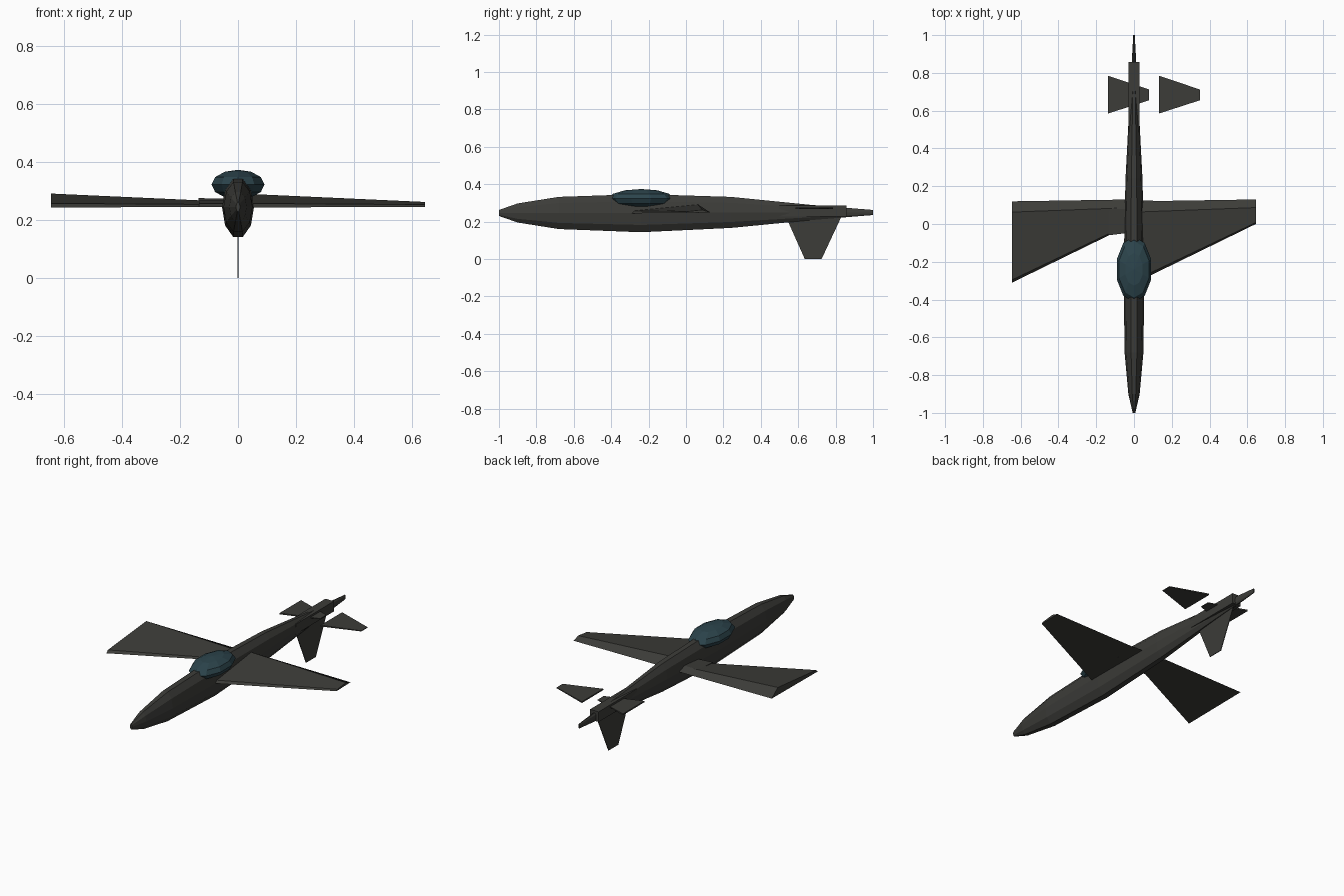
import bpy, bmesh, math

if "Cube" in bpy.data.objects:
    bpy.data.objects.remove(bpy.data.objects["Cube"])


def material(name, color):
    m = bpy.data.materials.new(name)
    m.diffuse_color = color
    m.use_nodes = True
    m.node_tree.nodes["Principled BSDF"].inputs["Base Color"].default_value = m.diffuse_color
    return m


GREY = material("dark_grey", (0.045, 0.045, 0.04, 1))
TEAL = material("dark_teal", (0.025, 0.058, 0.072, 1))


def loft(name, rings, mat=GREY):
    """Skin a list of equal-length closed rings and cap both ends."""
    bm = bmesh.new()
    vs = [[bm.verts.new(p) for p in r] for r in rings]
    n = len(rings[0])
    for a, b in zip(vs, vs[1:]):
        for i in range(n):
            j = (i + 1) % n
            bm.faces.new((a[i], a[j], b[j], b[i]))
    bm.faces.new(vs[0])
    bm.faces.new(vs[-1])
    bmesh.ops.recalc_face_normals(bm, faces=bm.faces[:])
    me = bpy.data.meshes.new(name)
    bm.to_mesh(me)
    bm.free()
    ob = bpy.data.objects.new(name, me)
    bpy.context.collection.objects.link(ob)
    me.materials.append(mat)
    return ob


# Ten-sided fuselage: y, half width, bottom z, top z
stations = [(-1.0, 0.007, 0.23, 0.262), (-0.9, 0.03, 0.195, 0.297),
            (-0.68, 0.05, 0.16, 0.332), (-0.24, 0.055, 0.143, 0.347),
            (0.24, 0.045, 0.166, 0.332), (0.66, 0.023, 0.207, 0.29),
            (1.0, 0.004, 0.235, 0.262)]
loft("fuselage", [[(w * math.cos(k * math.pi / 5), y,
                    (lo + hi) / 2 + (hi - lo) / 2 * math.sin(k * math.pi / 5) / math.sin(0.4 * math.pi))
                   for k in range(10)] for y, w, lo, hi in stations])

# Wings: both panels taper toward +x
wide = [(-0.31, 0.244), (-0.295, 0.258), (0.063, 0.292), (0.12, 0.248)]
narrow = [(0.0, 0.246), (0.008, 0.254), (0.087, 0.263), (0.13, 0.249)]
for name, x0 in (("left_wing", -0.645), ("right_wing", 0.01)):
    loft(name, [[(x0, y, z) for y, z in wide],
                [(x0 + 0.635, y, z) for y, z in narrow]])

# Wing centre section across the fuselage
loft("wing_centre", [[(x, y0, 0.246), (x, y0, 0.258), (x, 0.08, 0.268), (x, 0.125, 0.249)]
                     for x, y0 in ((-0.135, -0.06), (0.1, -0.03))])

# Tailplanes: same panel placed twice
for name, x0 in (("left_tailplane", -0.137), ("right_tailplane", 0.132)):
    loft(name, [[(x0 + dx, y, 0.272 + s) for y, s in ((a, -t), (a, t), (b, t), (b, -t))]
                for dx, a, b, t in ((0, 0.585, 0.785, 0.004), (0.217, 0.655, 0.712, 0.002))])

# Tail block
loft("tail_block", [[(-0.028, y, 0.226), (0.028, y, 0.226), (0.028, y, 0.286), (-0.028, y, 0.286)]
                    for y in (0.5, 0.857)])

# Fin under the tail
loft("lower_fin", [[(-0.002, a, z), (0.002, a, z), (0.002, b, z), (-0.002, b, z)]
                   for z, a, b in ((0.0, 0.635, 0.725), (0.235, 0.53, 0.835))])

# Faceted canopy
bpy.ops.mesh.primitive_uv_sphere_add(segments=10, ring_count=6, radius=1,
                                     location=(0, -0.24, 0.323))
canopy = bpy.context.object
canopy.name = "canopy"
canopy.scale = (0.096, 0.173, 0.051)
canopy.data.materials.append(TEAL)
